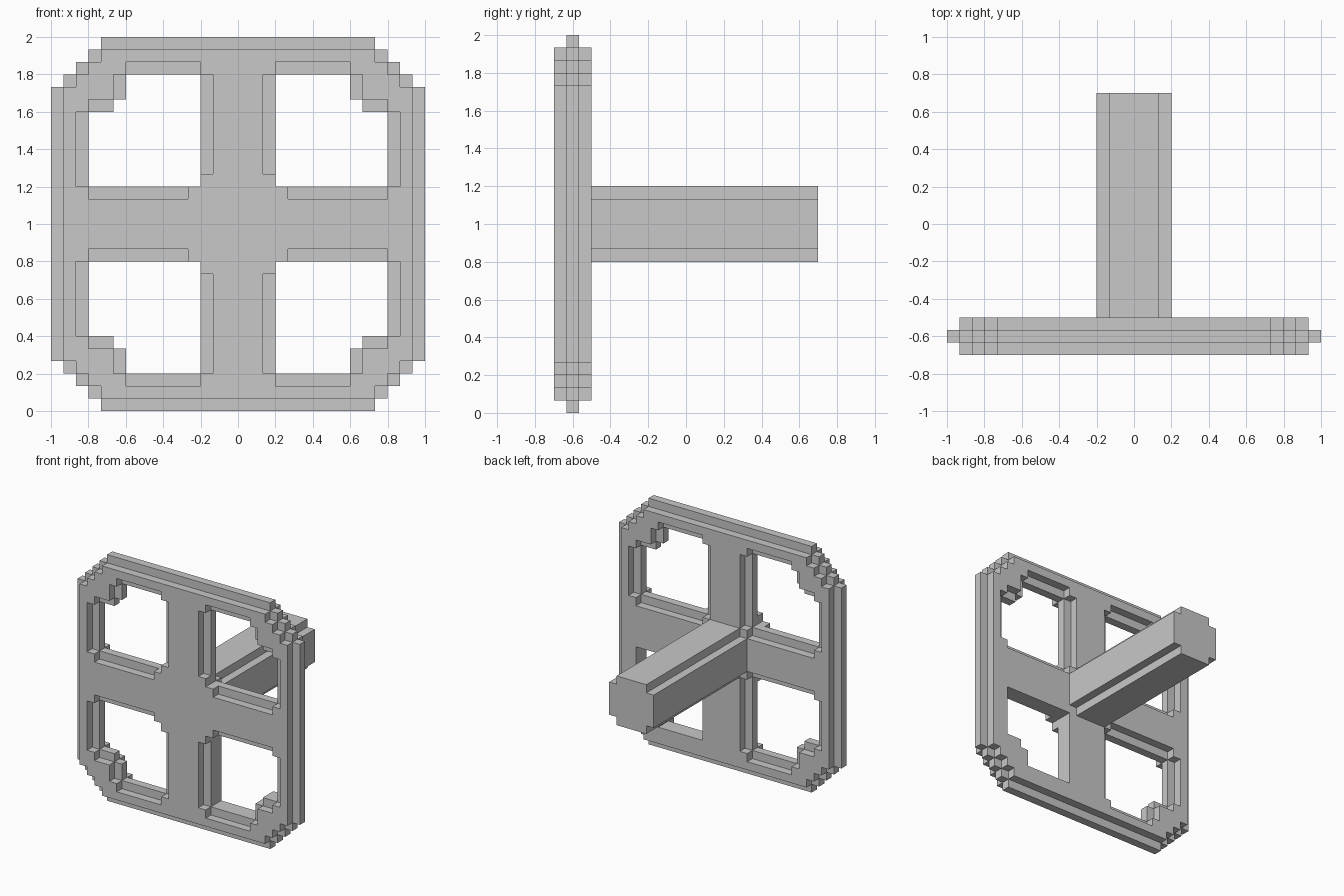
import bpy
import bmesh
from mathutils import Matrix

cube = bpy.data.objects.get("Cube")
if cube:
    bpy.data.objects.remove(cube, do_unlink=True)

U = 1 / 15  # size of one block

grey = bpy.data.materials.new("light grey")
grey.use_nodes = True
colour = (0.58, 0.58, 0.58, 1)
grey.diffuse_color = colour
grey.node_tree.nodes["Principled BSDF"].inputs["Base Color"].default_value = colour


def mirror_loop(quarter):
    """Close a first-quadrant chain into a full outline."""
    loop = list(quarter)
    loop += [(-x, z) for x, z in reversed(quarter)]
    loop += [(-x, -z) for x, z in quarter]
    loop += [(x, -z) for x, z in reversed(quarter)]
    return loop


def staircase(radius, flat):
    """Stepped corner from the right side up to the top."""
    chain = [(radius, flat)]
    for i in range(radius - flat):
        chain += [(radius - i - 1, flat + i), (radius - i - 1, flat + i + 1)]
    return chain


def four_windows(window, lower_left=None):
    """Mirror a window into all quadrants; the lower left one may differ."""
    loops = []
    for sx in (1, -1):
        for sz in (1, -1):
            shape = lower_left if lower_left and sx > sz else window
            loops.append([(sx * x, sz * z) for x, z in shape])
    return loops


def slab(name, loops, y_front, y_back):
    """Extrude outlines (with holes) along y; sizes are in blocks."""
    curve = bpy.data.curves.new(name, "CURVE")
    curve.dimensions = "2D"
    curve.fill_mode = "BOTH"
    curve.extrude = (y_back - y_front) / 2 * U
    for loop in loops:
        spline = curve.splines.new("POLY")
        spline.points.add(len(loop) - 1)
        for point, (x, z) in zip(spline.points, loop):
            point.co = (x * U, z * U, 0, 1)
        spline.use_cyclic_u = True
    temp = bpy.data.objects.new(name + " outline", curve)
    bpy.context.collection.objects.link(temp)
    graph = bpy.context.evaluated_depsgraph_get()
    mesh = bpy.data.meshes.new_from_object(temp.evaluated_get(graph))
    bpy.data.objects.remove(temp, do_unlink=True)

    # Stand the slab upright, weld it and face it outward
    bm = bmesh.new()
    bm.from_mesh(mesh)
    place = Matrix.Translation((0, (y_front + y_back) / 2 * U, 1))
    bm.transform(place @ Matrix.Rotation(1.5707963, 4, "X"))
    bmesh.ops.remove_doubles(bm, verts=bm.verts, dist=0.0005)
    bmesh.ops.recalc_face_normals(bm, faces=bm.faces)
    for face in bm.faces:
        face.smooth = False
        face.material_index = 0
    bm.to_mesh(mesh)
    bm.free()
    mesh.materials.clear()
    mesh.materials.append(grey)
    mesh.name = name
    obj = bpy.data.objects.new(name, mesh)
    bpy.context.collection.objects.link(obj)


# Wheel core: widest outline, narrowest windows
core_window = [(3, 3), (12, 3), (12, 9), (10, 9), (10, 10), (9, 10), (9, 12), (3, 12)]
core = [mirror_loop(staircase(15, 11))] + four_windows(core_window)
slab("wheel_core", core, -9.5, -8.5)

# Wheel faces: one block smaller all round, so the core stands proud
rim_side = [(12, 2), (12, 3), (13, 3), (13, 9), (12, 9), (12, 10), (10, 10),
            (10, 12), (9, 12), (9, 13), (3, 13), (3, 12), (2, 12)]
face_outline = mirror_loop(staircase(14, 11))
front_window = [(3, 3), (4, 3), (4, 2)] + rim_side + [(2, 4), (3, 4)]
slab("wheel_front_face", [face_outline] + four_windows(front_window), -10.5, -9.5)

# Back face: recesses reach the axle, and one window has no recess
back_window = [(3, 3), (3, 2)] + rim_side + [(2, 3)]
slab("wheel_back_face", [face_outline] + four_windows(back_window, core_window), -8.5, -7.5)

# Axle with notched corners
slab("axle", [mirror_loop([(3, 2), (2, 2), (2, 3)])], -7.5, 10.5)
